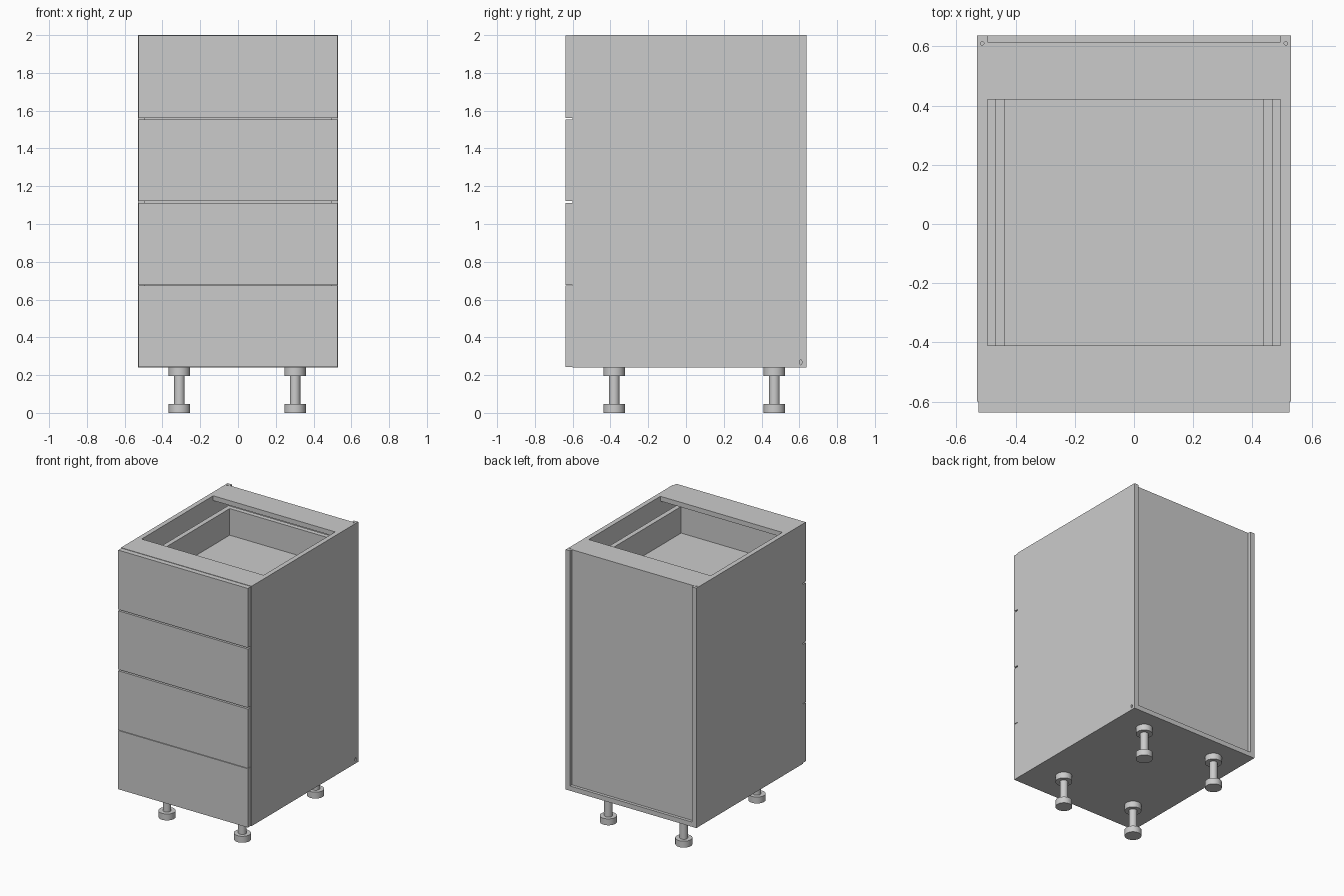
import bpy, bmesh
from mathutils import Matrix, Vector

if "Cube" in bpy.data.objects:
    bpy.data.objects.remove(bpy.data.objects["Cube"])


def box(name, x, y, z):
    bm = bmesh.new()
    size = Vector((x[1] - x[0], y[1] - y[0], z[1] - z[0]))
    mid = Vector((sum(x) / 2, sum(y) / 2, sum(z) / 2))
    bmesh.ops.create_cube(bm, size=1, matrix=Matrix.Translation(mid) @ Matrix.Diagonal((*size, 1)))
    return finish(name, bm)


def finish(name, bm):
    me = bpy.data.meshes.new(name)
    bm.to_mesh(me)
    bm.free()
    ob = bpy.data.objects.new(name, me)
    bpy.context.collection.objects.link(ob)
    return ob


def drill(target, loc, radius, depth, rot=(0, 0, 0), scale=(1, 1, 1)):
    bpy.ops.mesh.primitive_cylinder_add(vertices=16, radius=radius, depth=depth, location=loc, rotation=rot, scale=scale)
    cutter = bpy.context.object
    cutter.hide_render = True
    mod = target.modifiers.new("hole", "BOOLEAN")
    mod.operation, mod.solver, mod.object = "DIFFERENCE", "EXACT", cutter
    bpy.context.view_layer.objects.active = target
    bpy.ops.object.modifier_apply(modifier=mod.name)
    bpy.data.objects.remove(cutter)


T = 0.035            # board thickness
W, IN = 0.53, 0.495  # outer and inner half width
FRONT, BACK = -0.60, 0.637
BOTTOM, TOP = 0.24, 2.0

# Carcass: sides with small blind holes in the top edges
for side, s in (("left", -1), ("right", 1)):
    panel = box(side + "_side_panel", sorted((s * IN, s * W)), (FRONT, BACK), (BOTTOM, TOP))
    drill(panel, (s * 0.513, 0.61, TOP), 0.006, 0.06)
    if s > 0:
        # Small slot low on the outer right face
        drill(panel, (W, 0.607, 0.268), 0.007, 0.03, (0, 1.5708, 0), (2, 1, 1))

box("bottom_panel", (-IN, IN), (FRONT, BACK), (BOTTOM, BOTTOM + T))
box("back_panel", (-IN, IN), (0.60, 0.615), (BOTTOM + T, TOP))
box("front_top_rail", (-IN, IN), (FRONT, -0.41), (TOP - T, TOP))
box("rear_top_rail", (-IN, IN), (0.42, 0.60), (TOP - T, TOP))

# Drawers: front plate plus open box
fronts = [(0.243, 0.674), (0.678, 1.112), (1.122, 1.552), (1.562, 1.997)]
DX, DF, DB = 0.47, FRONT, 0.56
for i, (z0, z1) in enumerate(fronts, 1):
    n = f"drawer_{i}_"
    box(n + "front", (-0.526, 0.526), (-0.637, FRONT), (z0, z1))
    lo, hi = z1 - 0.345, z1 - 0.115
    box(n + "left_wall", (-DX, -DX + T), (DF, DB), (lo, hi))
    box(n + "right_wall", (DX - T, DX), (DF, DB), (lo, hi))
    box(n + "inner_front", (-DX + T, DX - T), (DF, DF + T), (lo, hi))
    box(n + "back_wall", (-DX + T, DX - T), (DB - T, DB), (lo, hi))
    box(n + "floor", (-DX + T, DX - T), (DF + T, DB - T), (lo, lo + T))

# Legs: one turned profile for foot, stem and mounting cap
profile = [(0, 0), (0.057, 0), (0.057, 0.047), (0.028, 0.047),
           (0.028, 0.195), (0.057, 0.195), (0.057, 0.24), (0, 0.24)]
for yname, y in (("front", -0.38), ("rear", 0.468)):
    for xname, x in (("left", -0.31), ("right", 0.302)):
        bm = bmesh.new()
        vs = [bm.verts.new((r, 0, z)) for r, z in profile]
        es = [bm.edges.new(p) for p in zip(vs, vs[1:])]
        bmesh.ops.spin(bm, geom=vs + es, cent=(0, 0, 0), axis=(0, 0, 1), angle=6.2831853, steps=32)
        bmesh.ops.remove_doubles(bm, verts=bm.verts, dist=1e-4)
        bmesh.ops.recalc_face_normals(bm, faces=bm.faces)
        leg = finish(f"{yname}_{xname}_leg", bm)
        leg.location = (x, y, 0)
        bpy.ops.object.select_all(action="DESELECT")
        leg.select_set(True)
        bpy.context.view_layer.objects.active = leg
        bpy.ops.object.shade_smooth_by_angle()
